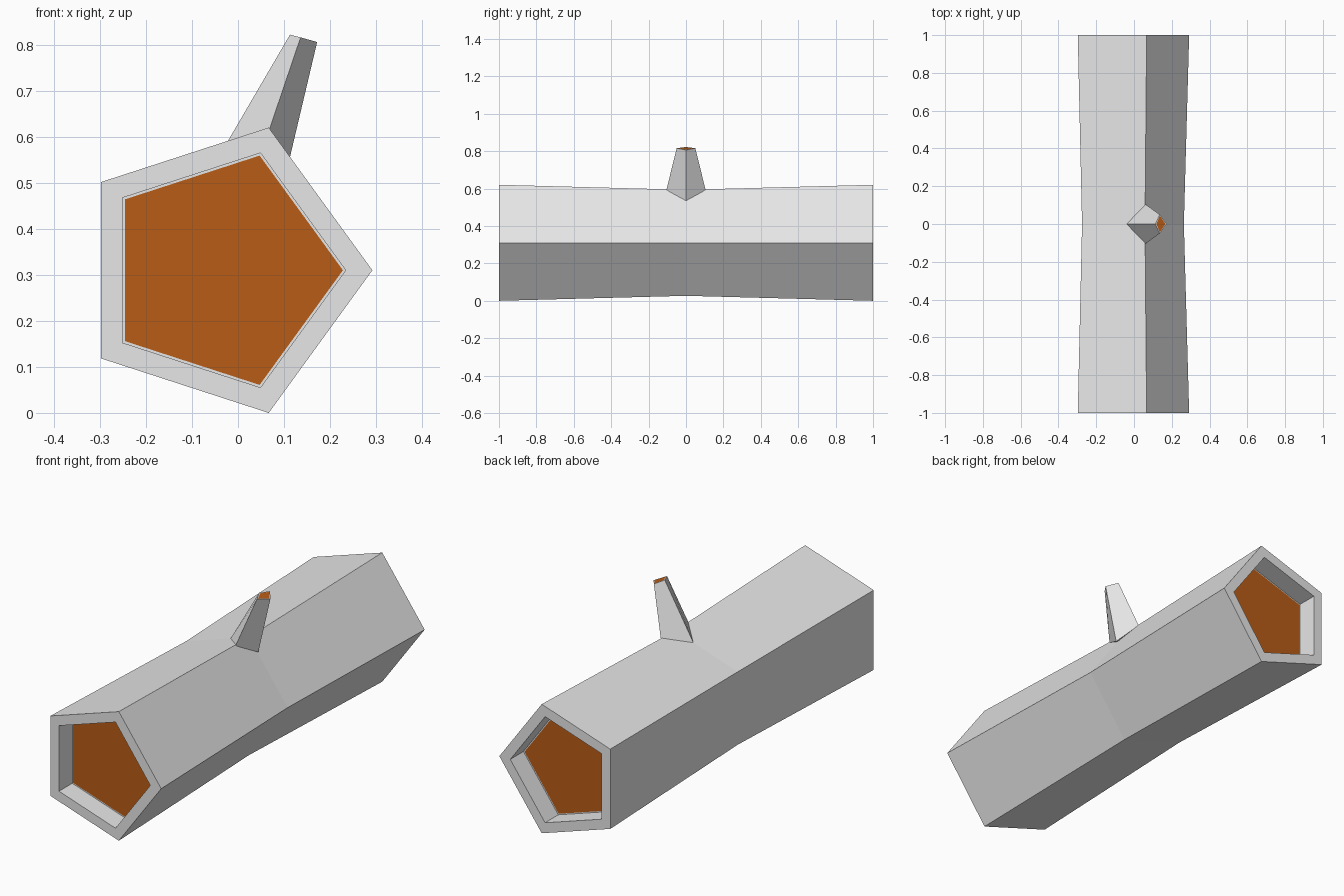
import bpy, bmesh, math
from mathutils import Vector

if "Cube" in bpy.data.objects:
    bpy.data.objects.remove(bpy.data.objects["Cube"], do_unlink=True)


def material(name, colour):
    m = bpy.data.materials.new(name)
    m.use_nodes = True
    m.diffuse_color = colour
    m.node_tree.nodes["Principled BSDF"].inputs["Base Color"].default_value = colour
    return m


bark = material("pale grey bark", (0.8, 0.8, 0.8, 1))
wood = material("orange brown wood", (0.48, 0.107, 0.008, 1))


def pentagon(radius, y):
    """Five points around the trunk axis, one pointing to +x."""
    steps = [math.tau * i / 5 for i in range(5)]
    return [Vector((-0.034 + radius * math.cos(a), y, 0.31 + radius * math.sin(a))) for a in steps]


def loft(name, rings, wood_ends):
    """Skin a stack of rings, close both ends, and inset wood into the chosen ends."""
    bm = bmesh.new()
    loops = [[bm.verts.new(p) for p in ring] for ring in rings]
    n = len(loops[0])
    for a, b in zip(loops, loops[1:]):
        for i in range(n):
            j = (i + 1) % n
            bm.faces.new((a[i], a[j], b[j], b[i]))
    caps = [bm.faces.new(loops[0]), bm.faces.new(loops[-1])]
    bmesh.ops.recalc_face_normals(bm, faces=bm.faces)
    for cap in (caps[i] for i in wood_ends):
        bmesh.ops.inset_region(bm, faces=[cap], thickness=0.006)
        cap.material_index = 1
    mesh = bpy.data.meshes.new(name)
    bm.to_mesh(mesh)
    bm.free()
    mesh.materials.append(bark)
    mesh.materials.append(wood)
    obj = bpy.data.objects.new(name, mesh)
    bpy.context.collection.objects.link(obj)
    return obj


# Trunk: waisted five-sided log with a recessed wood face at each end
rim, hole, waist, depth = 0.326, 0.268, 0.298, 0.1
loft("log_trunk", [
    pentagon(hole, -1 + depth), pentagon(hole, -1), pentagon(rim, -1),
    pentagon(waist, 0),
    pentagon(rim, 1), pentagon(hole, 1), pentagon(hole, 1 - depth),
], (0, 1))


# Branch stub: tapered four-sided spike leaning to the left
def diamond(inner, outer, side):
    x, y, z = side
    return [Vector((inner[0], 0, inner[1])), Vector((x, -y, z)),
            Vector((outer[0], 0, outer[1])), Vector((x, y, z))]


loft("branch_stub", [
    diamond((-0.04, 0.56), (0.108, 0.535), (0.06, 0.105, 0.592)),
    diamond((0.113, 0.822), (0.172, 0.806), (0.136, 0.05, 0.816)),
], (1,))
